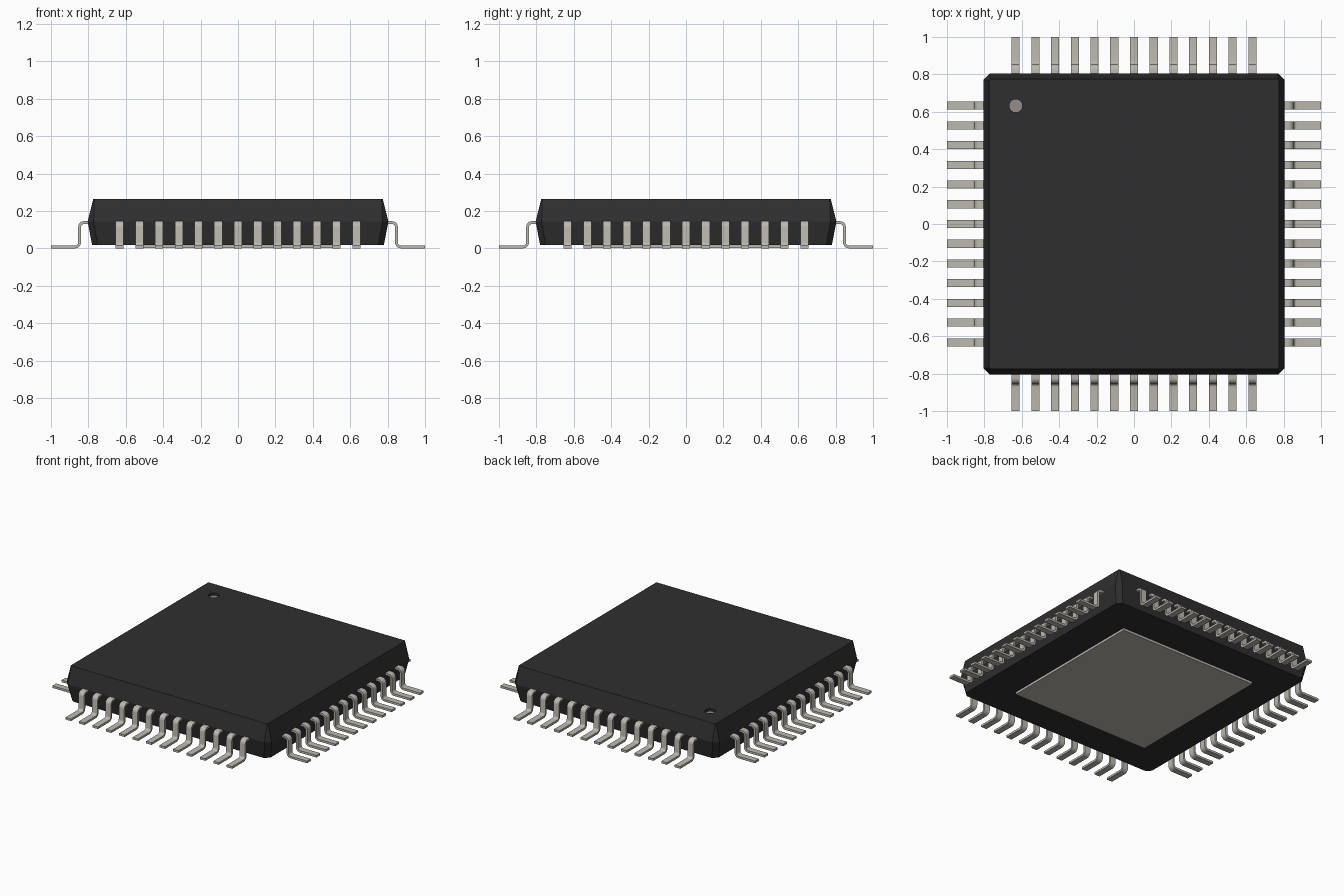
import bpy, bmesh, math
from mathutils import Vector

if "Cube" in bpy.data.objects:
    bpy.data.objects.remove(bpy.data.objects["Cube"], do_unlink=True)


def material(name, rgb):
    m = bpy.data.materials.new(name)
    m.use_nodes = True
    m.diffuse_color = (*rgb, 1)
    m.node_tree.nodes["Principled BSDF"].inputs["Base Color"].default_value = (*rgb, 1)
    return m


BLACK = material("black plastic", (0.028, 0.028, 0.028))
METAL = material("tinned metal", (0.50, 0.48, 0.42))
DOT = material("marker grey", (0.30, 0.265, 0.25))


def add_object(name, mesh, mat=None):
    if mat:
        mesh.materials.append(mat)
    ob = bpy.data.objects.new(name, mesh)
    bpy.context.collection.objects.link(ob)
    return ob


def finish(bm, name):
    bmesh.ops.recalc_face_normals(bm, faces=bm.faces)
    mesh = bpy.data.meshes.new(name)
    bm.to_mesh(mesh)
    bm.free()
    return mesh


def loft(sections):
    """Join closed rings of points and cap both ends."""
    bm = bmesh.new()
    rings = [[bm.verts.new(p) for p in ring] for ring in sections]
    n = len(rings[0])
    for a, b in zip(rings, rings[1:]):
        for i in range(n):
            j = (i + 1) % n
            bm.faces.new((a[i], a[j], b[j], b[i]))
    bm.faces.new(rings[0])
    bm.faces.new(rings[-1])
    return bm


def chamfered_square(h, c, z):
    pts = []
    for q in range(4):
        a = math.pi / 2 * q
        ca, sa = round(math.cos(a)), round(math.sin(a))
        for x, y in ((h, h - c), (h - c, h)):
            pts.append((x * ca - y * sa, x * sa + y * ca, z))
    return pts


def disc(name, radius, z0, z1, mat, sides=32):
    bm = bmesh.new()
    bmesh.ops.create_cone(bm, cap_ends=True, segments=sides, radius1=radius,
                          radius2=radius, depth=z1 - z0)
    ob = add_object(name, finish(bm, name), mat)
    ob.location = (-0.632, 0.632, (z0 + z1) / 2)
    return ob


# Package body: widest at the parting line, tapering up and down
body = add_object("package_body", finish(loft([
    chamfered_square(0.780, 0.030, 0.018),
    chamfered_square(0.804, 0.032, 0.143),
    chamfered_square(0.774, 0.006, 0.264)]), "package_body"), BLACK)

# Recessed pin-one marker in the top face
TOP, DEPTH = 0.264, 0.02
cutter = disc("marker_cutter", 0.035, TOP - DEPTH, TOP + 0.05, BLACK)
cutter.hide_render = True
mod = body.modifiers.new("marker_recess", 'BOOLEAN')
mod.operation = 'DIFFERENCE'
mod.solver = 'EXACT'
mod.object = cutter
bpy.context.view_layer.objects.active = body
bpy.ops.object.modifier_apply(modifier=mod.name)
bpy.data.objects.remove(cutter, do_unlink=True)
disc("pin_one_marker", 0.0348, TOP - DEPTH - 0.004, TOP - DEPTH + 0.002, DOT)

# Exposed thermal pad underneath
add_object("thermal_pad", finish(loft([
    chamfered_square(0.54, 0.002, 0.002),
    chamfered_square(0.54, 0.002, 0.03)]), "thermal_pad"), METAL)


# Gull-wing lead: rounded centre line in (outward, up), swept as a flat strip
def rounded_path(corners, radius, steps=5):
    pts = [Vector(corners[0])]
    for a, b, c in zip(corners, corners[1:], corners[2:]):
        a, b, c = Vector(a), Vector(b), Vector(c)
        u, v = (a - b).normalized(), (c - b).normalized()
        centre = b + (u + v) * radius
        for i in range(steps + 1):
            t = math.pi / 2 * i / steps
            pts.append(centre - v * radius * math.cos(t) - u * radius * math.sin(t))
    return pts + [Vector(corners[-1])]


THICK, WIDTH, PITCH, COUNT = 0.015, 0.043, 0.1055, 13
path = rounded_path([(0.77, 0.1375), (0.847, 0.1375), (0.847, 0.0075), (1.0, 0.0075)], 0.024)
sections = []
for i, p in enumerate(path):
    d = (path[min(i + 1, len(path) - 1)] - path[max(i - 1, 0)]).normalized()
    if i in (0, len(path) - 1):
        d = Vector((1, 0))
    n = Vector((-d.y, d.x)) * THICK / 2
    w = WIDTH / 2
    a, b = p + n, p - n
    sections.append([(a.x, -w, a.y), (a.x, w, a.y), (b.x, w, b.y), (b.x, -w, b.y)])
lead_mesh = finish(loft(sections), "lead")
lead_mesh.materials.append(METAL)

# Thirteen leads on each of the four sides
leads = []
for q, side in enumerate(("left", "back", "right", "front")):
    angle = math.pi / 2 * q
    for k in range(COUNT):
        s = (k - (COUNT - 1) / 2) * PITCH
        ob = add_object(f"{side}_lead_{k + 1}", lead_mesh)
        ob.rotation_euler.z = angle
        ob.location = (-s * math.sin(angle), s * math.cos(angle), 0)
        leads.append(ob)

# Smooth bends, sharp strip edges
bpy.ops.object.select_all(action='DESELECT')
leads[0].select_set(True)
bpy.context.view_layer.objects.active = leads[0]
bpy.ops.object.shade_smooth_by_angle(angle=math.radians(35))
